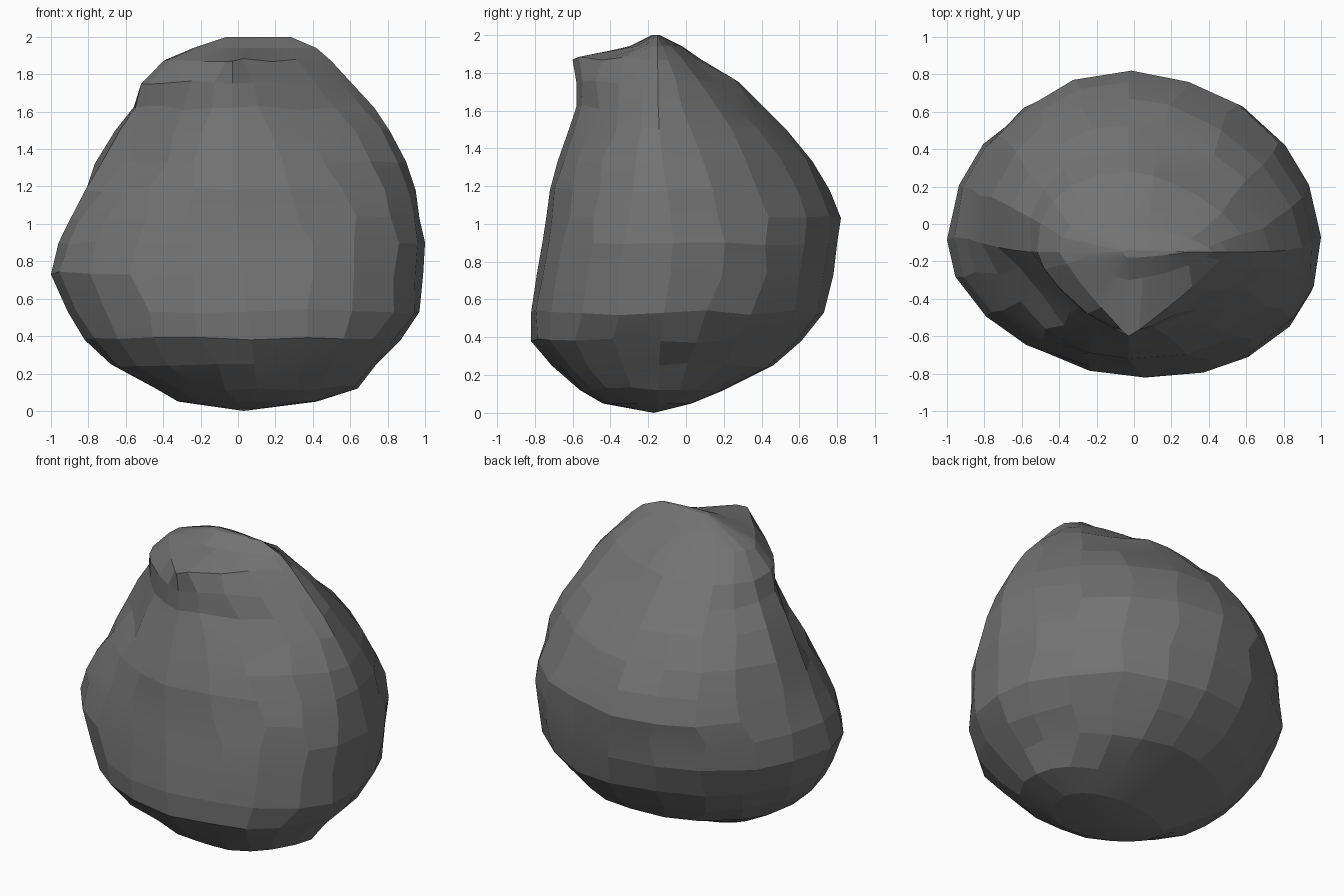
import bpy
import bmesh
import math
import random

default_cube = bpy.data.objects.get("Cube")
if default_cube:
    bpy.data.objects.remove(default_cube, do_unlink=True)

rng = random.Random(4)
SIDES = 20

# Height, then the reach to right (-x), left (+x), front (-y) and back (+y)
LEVELS = [
    (.05, -.32, .42, -.44, .03),
    (.12, -.44, .64, -.56, .2),
    (.25, -.68, .74, -.71, .46),
    (.38, -.82, .87, -.82, .61),
    (.53, -.91, .97, -.82, .73),
    (.73, -1, .99, -.79, .78),
    (.9, -.96, 1, -.76, .8),
    (1.03, -.9, .97, -.74, .82),
    (1.18, -.84, .95, -.72, .76),
    (1.33, -.77, .9, -.68, .67),
    (1.5, -.66, .81, -.62, .53),
    (1.62, -.56, .73, -.58, .41),
    (1.75, -.52, .61, -.58, .28),
    (1.87, -.4, .5, -.6, .08),
    (1.94, -.24, .42, -.3, -.02),
    (2, -.06, .28, -.18, -.14),
]

# Cross-section exponent of each quarter, low down and near the top
ROUNDNESS = {
    ("front", "left"): (2.35, 1.35),
    ("front", "right"): (1.9, 1.45),
    ("back", "left"): (1.9, 1.6),
    ("back", "right"): (2, 2.25),
}


def bump(value, middle, width):
    return math.exp(-((value - middle) / width) ** 2)


def centre(z):
    """The body leans: its axis drifts to the right and bows to the back."""
    return max(-.03, .12 - .13 * z), -.15 + .08 * bump(z, .9, .4)


def roundness(z, c, s):
    """Exponent of the cross-section, sharpest at the pointed front shelf."""
    if s < 0 and 1.8 < z < 1.9:
        return 1.1
    low, high = ROUNDNESS["front" if s < 0 else "back", "left" if c > 0 else "right"]
    return low + (high - low) * min(1, max(0, (z - 1) / .65))


def ring_point(level, step):
    """Point on the rock's outline at one height, with chips and the side hollow."""
    z, right, left, front, back = level
    centre_x, centre_y = centre(z)
    angle = math.tau * step / SIDES
    on_axis = step % (SIDES // 4) == 0
    if not on_axis:
        angle += rng.uniform(-.04, .04)
    c, s = math.cos(angle), math.sin(angle)
    power = 2 / roundness(z, c, s)
    reach_x = (left if c > 0 else right) - centre_x
    reach_y = (back if s > 0 else front) - centre_y
    x = abs(reach_x) * math.copysign(abs(c) ** power, c)
    y = abs(reach_y) * math.copysign(abs(s) ** power, s)
    # Hollow in the front right flank, with a lip behind it
    hollow = bump(z, 1.38, .23) * bump(angle, math.pi * 1.16, .46)
    lip = bump(z, 1.42, .25) * bump(angle, math.pi * .88, .22)
    scale = 1 - .21 * hollow + .06 * lip
    height = z
    if not on_axis:
        scale *= 1 + rng.uniform(-.008, .008)
        if .1 < z < 1.9:
            height += rng.uniform(-.015, .015)
    return centre_x + x * scale, centre_y + y * scale, height


# Rock body: stacked outlines joined with faces
bm = bmesh.new()
rings = [[bm.verts.new(ring_point(level, i)) for i in range(SIDES)] for level in LEVELS]
for lower, upper in zip(rings, rings[1:]):
    for i in range(SIDES):
        j = (i + 1) % SIDES
        bm.faces.new((lower[i], lower[j], upper[j], upper[i]))

# Narrow summit ridge and blunt tip underneath
bm.faces.new(rings[-1])
tip = bm.verts.new((.03, -.17, 0))
for i in range(SIDES):
    bm.faces.new((rings[0][(i + 1) % SIDES], rings[0][i], tip))
bmesh.ops.recalc_face_normals(bm, faces=bm.faces)

mesh = bpy.data.meshes.new("rock")
bm.to_mesh(mesh)
bm.free()
rock = bpy.data.objects.new("rock", mesh)
bpy.context.collection.objects.link(rock)

# Plain dark stone
stone = bpy.data.materials.new("dark_grey_stone")
stone.use_nodes = True
colour = (.17, .17, .17, 1)
stone.diffuse_color = colour
shader = next(n for n in stone.node_tree.nodes if n.type == "BSDF_PRINCIPLED")
shader.inputs["Base Color"].default_value = colour
shader.inputs["Roughness"].default_value = .9
mesh.materials.append(stone)

# Faceted look, with only the shallowest edges softened
bpy.context.view_layer.objects.active = rock
rock.select_set(True)
bpy.ops.object.shade_smooth_by_angle(angle=math.radians(8))
